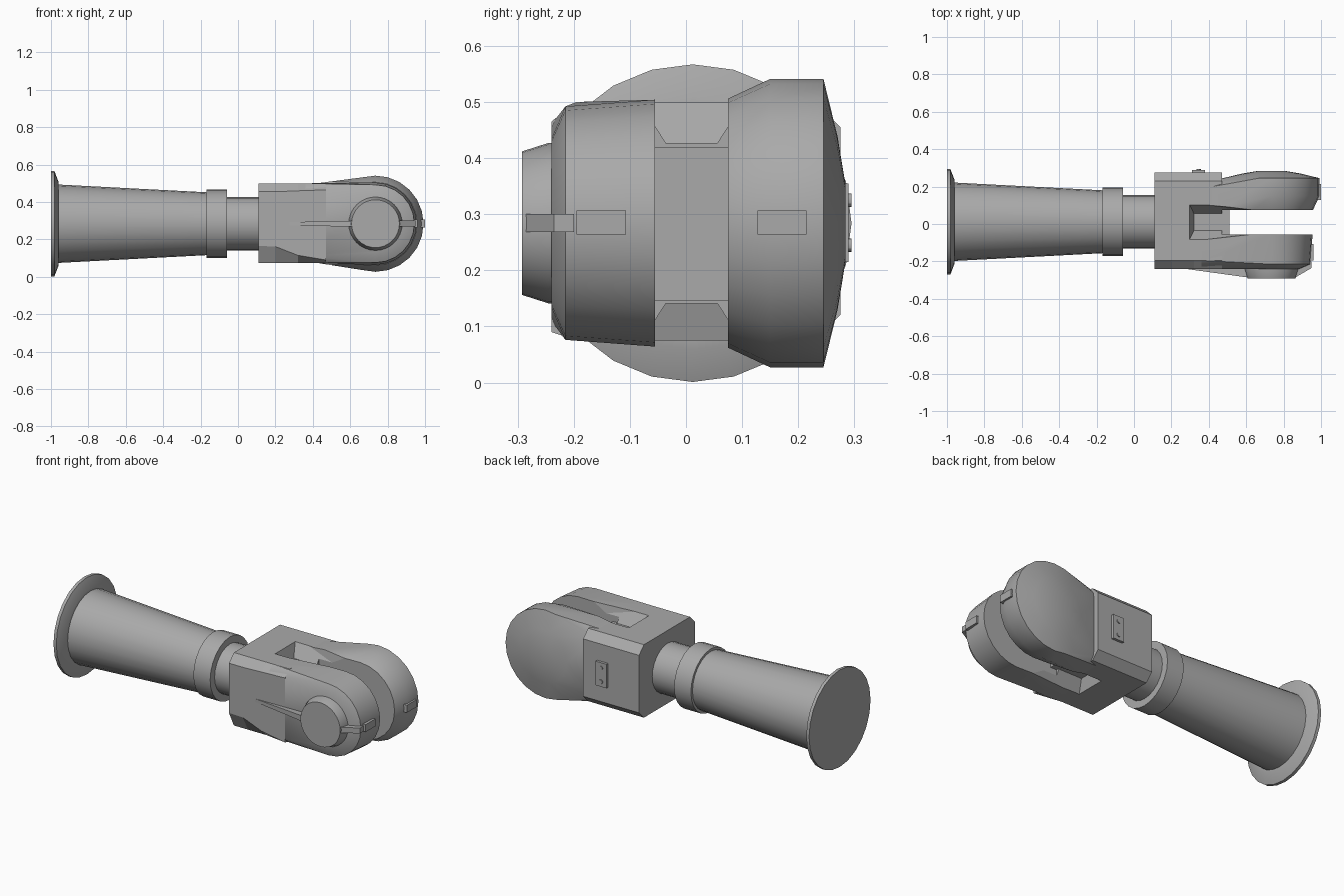
import bpy, bmesh, math
from mathutils import Vector

if "Cube" in bpy.data.objects:
    bpy.data.objects.remove(bpy.data.objects["Cube"], do_unlink=True)

grey = bpy.data.materials.new("grey_metal")
grey.use_nodes = True
colour = (0.4, 0.4, 0.4, 1)
grey.diffuse_color = colour
grey.node_tree.nodes["Principled BSDF"].inputs["Base Color"].default_value = colour

AXIS_Y, MID_Z = 0.012, 0.284     # handle axis
HUB_X = 0.735                    # hinge axis


def finish(name, bm, angle=30):
    bmesh.ops.recalc_face_normals(bm, faces=bm.faces)
    mesh = bpy.data.meshes.new(name)
    bm.to_mesh(mesh)
    bm.free()
    mesh.materials.append(grey)
    obj = bpy.data.objects.new(name, mesh)
    bpy.context.collection.objects.link(obj)
    bpy.ops.object.select_all(action="DESELECT")
    obj.select_set(True)
    bpy.context.view_layer.objects.active = obj
    if angle:
        bpy.ops.object.shade_smooth_by_angle(angle=math.radians(angle))
    return obj


def loft(name, rings, angle=30):
    """Skin a row of closed rings and cap both ends."""
    bm = bmesh.new()
    loops = [[bm.verts.new(p) for p in ring] for ring in rings]
    n = len(loops[0])
    for a, b in zip(loops, loops[1:]):
        for i in range(n):
            j = (i + 1) % n
            bm.faces.new((a[i], a[j], b[j], b[i]))
    bm.faces.new(loops[0])
    bm.faces.new(loops[-1])
    return finish(name, bm, angle)


def hull(name, points, angle=0):
    bm = bmesh.new()
    for p in points:
        bm.verts.new(p)
    res = bmesh.ops.convex_hull(bm, input=bm.verts)
    junk = {g for g in res["geom_interior"] + res["geom_unused"]
            if isinstance(g, bmesh.types.BMVert)}
    bmesh.ops.delete(bm, geom=list(junk), context="VERTS")
    bmesh.ops.dissolve_limit(bm, angle_limit=0.01, verts=bm.verts, edges=bm.edges)
    return finish(name, bm, angle)


def box(name, lo, hi):
    return hull(name, [(x, y, z) for x in (lo[0], hi[0])
                       for y in (lo[1], hi[1]) for z in (lo[2], hi[2])])


def circle(centre, r, axis, n=24):
    pts = []
    for i in range(n):
        a = 2 * math.pi * i / n
        c, s = r * math.cos(a), r * math.sin(a)
        pts.append(Vector(centre) + Vector((0, c, s) if axis == "x" else (c, 0, s)))
    return pts


def shaft(name, profile):
    """Turned part on the handle axis, profile of (x, radius)."""
    return loft(name, [circle((x, AXIS_Y, MID_Z), r, "x") for x, r in profile])


def hub_rings(profile, n=24):
    """Rings on the hinge axis, profile of (y, radius)."""
    return [circle((HUB_X, y, MID_Z), r, "y", n) for y, r in profile]


# Handle
shaft("end_flange", [(-1, 0.283), (-0.982, 0.283), (-0.96, 0.225), (-0.96, 0.2)])
shaft("handle_barrel", [(-0.97, 0.21), (-0.165, 0.168)])
shaft("handle_collar", [(-0.168, 0.183), (-0.06, 0.183)])
shaft("neck", [(-0.08, 0.142), (0.13, 0.142)])


# Fork body, an eight-sided section with a tapering lower front chamfer
def section(x, low, top):
    return [(x, -0.24, low), (x, -0.24, top), (x, -0.195, 0.5), (x, 0.23, 0.5),
            (x, 0.275, 0.455), (x, 0.275, 0.12), (x, 0.23, 0.075), (x, -0.195, 0.075)]


body = loft("fork_body", [section(0.11, 0.165, 0.455), section(0.2, 0.162, 0.455),
                          section(0.32, 0.115, 0.46), section(0.47, 0.09, 0.465)], 0)
box("fork_web", (0.4, -0.06, 0.145), (0.51, 0.085, 0.42))

# Fork arms flow from the body into round hinge lugs
front_rings = hub_rings([(-0.055, 0.22), (-0.215, 0.208), (-0.24, 0.15)])
front_root = [(0.36, y, z) for y, z in ((-0.055, 0.5), (-0.055, 0.075), (-0.195, 0.5),
                                        (-0.195, 0.075), (-0.24, 0.46), (-0.24, 0.11))]
front_arm = hull("front_arm", [p for r in front_rings for p in r] + front_root, 30)

back_rings = hub_rings([(0.075, 0.222), (0.15, 0.257), (0.245, 0.257),
                        (0.27, 0.155), (0.284, 0.07)])
back_root = [(0.42, y, z) for y, z in ((0.075, 0.5), (0.075, 0.075), (0.2, 0.5),
                                       (0.2, 0.075), (0.232, 0.46), (0.232, 0.11))]
back_arm = hull("back_arm", [p for r in back_rings for p in r] + back_root, 30)

# Flared pockets above and below the web
for side in (1, -1):
    mouth, floor = MID_Z + side * 0.24, MID_Z + side * 0.143
    cutter = hull("pocket_cutter", [
        (0.29, -0.098, mouth), (0.29, 0.118, mouth), (0.32, -0.036, floor),
        (0.32, 0.056, floor), (0.67, -0.055, mouth), (0.67, 0.075, mouth),
        (0.67, -0.036, floor), (0.67, 0.056, floor)])
    for target in (body, front_arm, back_arm):
        bpy.context.view_layer.objects.active = target
        mod = target.modifiers.new("pocket", "BOOLEAN")
        mod.operation, mod.solver, mod.object = "DIFFERENCE", "EXACT", cutter
        bpy.ops.object.modifier_apply(modifier=mod.name)
    bpy.data.objects.remove(cutter, do_unlink=True)

# Hinge boss with its pointed rib
loft("hinge_boss", hub_rings([(-0.23, 0.143), (-0.245, 0.143), (-0.292, 0.128)], 32))
rib = ((0.24, -0.235, 0.008), (0.61, -0.286, 0.016), (0.862, -0.286, 0.016),
       (0.95, -0.235, 0.016), (0.95, -0.2, 0.016))
hull("boss_rib", [(x, y, MID_Z + s * w) for x, y, w in rib for s in (1, -1)])

# Small stop plates on the lug rims
box("front_stop_plate", (0.93, -0.195, 0.264), (0.96, -0.107, 0.307))
box("back_stop_plate", (0.96, 0.127, 0.264), (1.0, 0.215, 0.307))

# Bolted plate on the back face
box("back_plate", (0.31, 0.27, 0.215), (0.38, 0.29, 0.355))
for name, z in (("upper_bolt", 0.325), ("lower_bolt", 0.245)):
    loft(name, [circle((0.345, y, z), 0.012, "y", 12) for y in (0.285, 0.295)])
